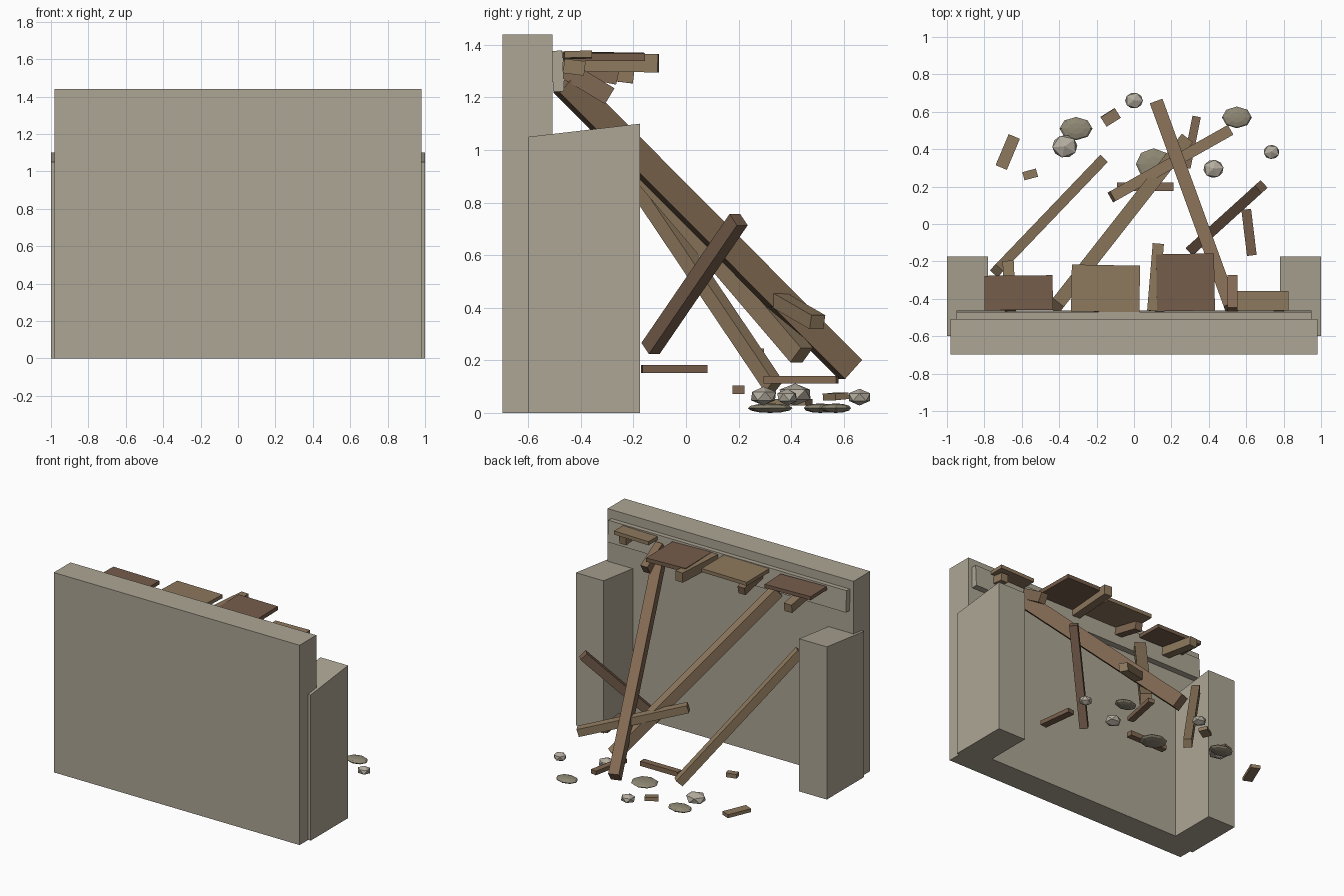
import bpy, bmesh
from math import radians
from mathutils import Vector, Matrix

if "Cube" in bpy.data.objects:
    bpy.data.objects.remove(bpy.data.objects["Cube"])


def material(name, r, g, b):
    m = bpy.data.materials.new(name)
    m.diffuse_color = (r, g, b, 1)
    m.use_nodes = True
    m.node_tree.nodes["Principled BSDF"].inputs["Base Color"].default_value = m.diffuse_color
    return m


STONE = material("stone", 0.42, 0.38, 0.30)
ROCK = material("pale_rock", 0.46, 0.42, 0.35)
SLAB = material("dark_rock", 0.28, 0.25, 0.18)
DARK = material("dark_wood", 0.18, 0.11, 0.07)
MID = material("mid_wood", 0.22, 0.14, 0.085)
LIGHT = material("light_wood", 0.27, 0.19, 0.11)


def finish(bm, name, mat):
    me = bpy.data.meshes.new(name)
    bm.to_mesh(me)
    bm.free()
    me.materials.append(mat)
    ob = bpy.data.objects.new(name, me)
    bpy.context.collection.objects.link(ob)
    return ob


def box(name, center, size, mat, rot=(0, 0, 0)):
    bm = bmesh.new()
    bmesh.ops.create_cube(bm, size=1)
    bm.transform(Matrix.Diagonal((*size, 1)))
    for angle, axis in zip(rot, "XYZ"):
        bm.transform(Matrix.Rotation(radians(angle), 4, axis))
    bm.transform(Matrix.Translation(center))
    return finish(bm, name, mat)


def beam(name, a, b, width, depth, mat):
    """Square timber running from point a to point b."""
    a, b = Vector(a), Vector(b)
    along = (b - a).normalized()
    side = along.cross(Vector((0, 0, 1))).normalized()
    up = side.cross(along)
    rot = Matrix((along, side, up)).transposed().to_4x4()
    bm = bmesh.new()
    bmesh.ops.create_cube(bm, size=1)
    bm.transform(Matrix.Translation((a + b) / 2) @ rot
                 @ Matrix.Diagonal(((b - a).length, width, depth, 1)))
    return finish(bm, name, mat)


# back wall and the leaning stone ledge on its inner face
box("wall", (0, -0.603, 0.72), (1.96, 0.19, 1.44), STONE)
box("ledge", (0, -0.488, 1.30), (1.9, 0.042, 0.155), STONE, (3, 0, 0))

# side piers with sloping tops
for side, x in (("left", -0.89), ("right", 0.89)):
    bm = bmesh.new()
    profile = [(-0.6, 0), (-0.175, 0), (-0.175, 1.10), (-0.6, 1.05)]
    f = bm.faces.new([bm.verts.new((x - 0.11, y, z)) for y, z in profile])
    ext = bmesh.ops.extrude_face_region(bm, geom=[f])
    bmesh.ops.translate(bm, vec=(0.22, 0, 0), verts=[
        v for v in ext["geom"] if isinstance(v, bmesh.types.BMVert)])
    bmesh.ops.recalc_face_normals(bm, faces=bm.faces)
    finish(bm, side + "_pier", STONE)

# broken floor boards left along the ledge
box("board_1", (-0.617, -0.368, 1.355), (0.365, 0.185, 0.026), DARK, (-1, 1, 0.5))
box("board_2", (-0.152, -0.345, 1.36), (0.365, 0.25, 0.026), LIGHT, (-1, 0, -1))
box("board_3", (0.275, -0.312, 1.355), (0.31, 0.305, 0.028), DARK, (0, 1, 1))
box("board_4", (0.688, -0.41, 1.362), (0.275, 0.105, 0.026), LIGHT, (1, -1, 0))

# joist stubs below the boards
beam("joist_1", (-0.66, -0.465, 1.315), (-0.673, -0.2, 1.283), 0.06, 0.06, LIGHT)
beam("joist_2", (-0.26, -0.465, 1.32), (-0.26, -0.26, 1.275), 0.055, 0.055, MID)
beam("joist_3", (0.10, -0.465, 1.335), (0.13, -0.105, 1.33), 0.06, 0.07, LIGHT)
beam("joist_4", (0.527, -0.465, 1.31), (0.527, -0.29, 1.205), 0.055, 0.07, MID)
beam("joist_5", (0.775, -0.465, 1.32), (0.775, -0.385, 1.31), 0.055, 0.055, LIGHT)

# fallen beams
beam("left_beam", (-0.735, -0.25, 0.97), (-0.175, 0.335, 0.10), 0.055, 0.06, LIGHT)
beam("middle_beam", (-0.42, -0.44, 1.25), (0.27, 0.44, 0.22), 0.075, 0.075, LIGHT)
beam("right_beam", (0.525, -0.46, 1.255), (0.13, 0.625, 0.165), 0.072, 0.10, MID)
beam("propped_beam", (0.31, -0.135, 0.245), (0.68, 0.2, 0.735), 0.055, 0.06, DARK)
beam("cross_beam", (-0.12, 0.145, 0.55), (0.51, 0.5, 0.345), 0.06, 0.055, LIGHT)

# loose splinters
beam("splinter_1", (-0.09, 0.2, 0.088), (0.21, 0.2, 0.088), 0.045, 0.034, MID)
beam("splinter_2", (0.60, 0.078, 0.167), (0.63, -0.168, 0.167), 0.052, 0.03, DARK)
beam("splinter_3", (0.28, 0.30, 0.126), (0.335, 0.575, 0.126), 0.045, 0.03, MID)
beam("splinter_4", (-0.71, 0.302, 0.04), (-0.64, 0.468, 0.04), 0.065, 0.025, LIGHT)
box("splinter_5", (-0.555, 0.265, 0.23), (0.075, 0.045, 0.03), LIGHT, (0, 0, 15))
box("splinter_6", (-0.125, 0.57, 0.063), (0.09, 0.06, 0.025), LIGHT, (5, 0, 32))

# faceted rubble stones
for i, (x, y, r, h) in enumerate([(0, 0.66, 0.053, 0.032), (-0.37, 0.415, 0.075, 0.042),
                                  (0.425, 0.295, 0.06, 0.036), (0.735, 0.385, 0.047, 0.032)]):
    bm = bmesh.new()
    bmesh.ops.create_icosphere(bm, subdivisions=2 if r > 0.09 else 1, radius=1)
    bm.transform(Matrix.Translation((x, y, 0.028 + h)) @ Matrix.Diagonal((r, r * 0.9, h, 1))
                 @ Matrix.Rotation(i * 0.7, 4, "Z"))
    finish(bm, f"rubble_{i + 1}", ROCK)

# flat stones on the ground
for i, (x, y, rx, ry) in enumerate([(-0.31, 0.51, 0.088, 0.062), (0.55, 0.57, 0.08, 0.058),
                                    (0.105, 0.32, 0.095, 0.085)]):
    bm = bmesh.new()
    bmesh.ops.create_uvsphere(bm, u_segments=8, v_segments=6, radius=1)
    bm.transform(Matrix.Translation((x, y, 0.018)) @ Matrix.Diagonal((rx, ry, 0.018, 1)))
    finish(bm, f"flat_stone_{i + 1}", SLAB)
